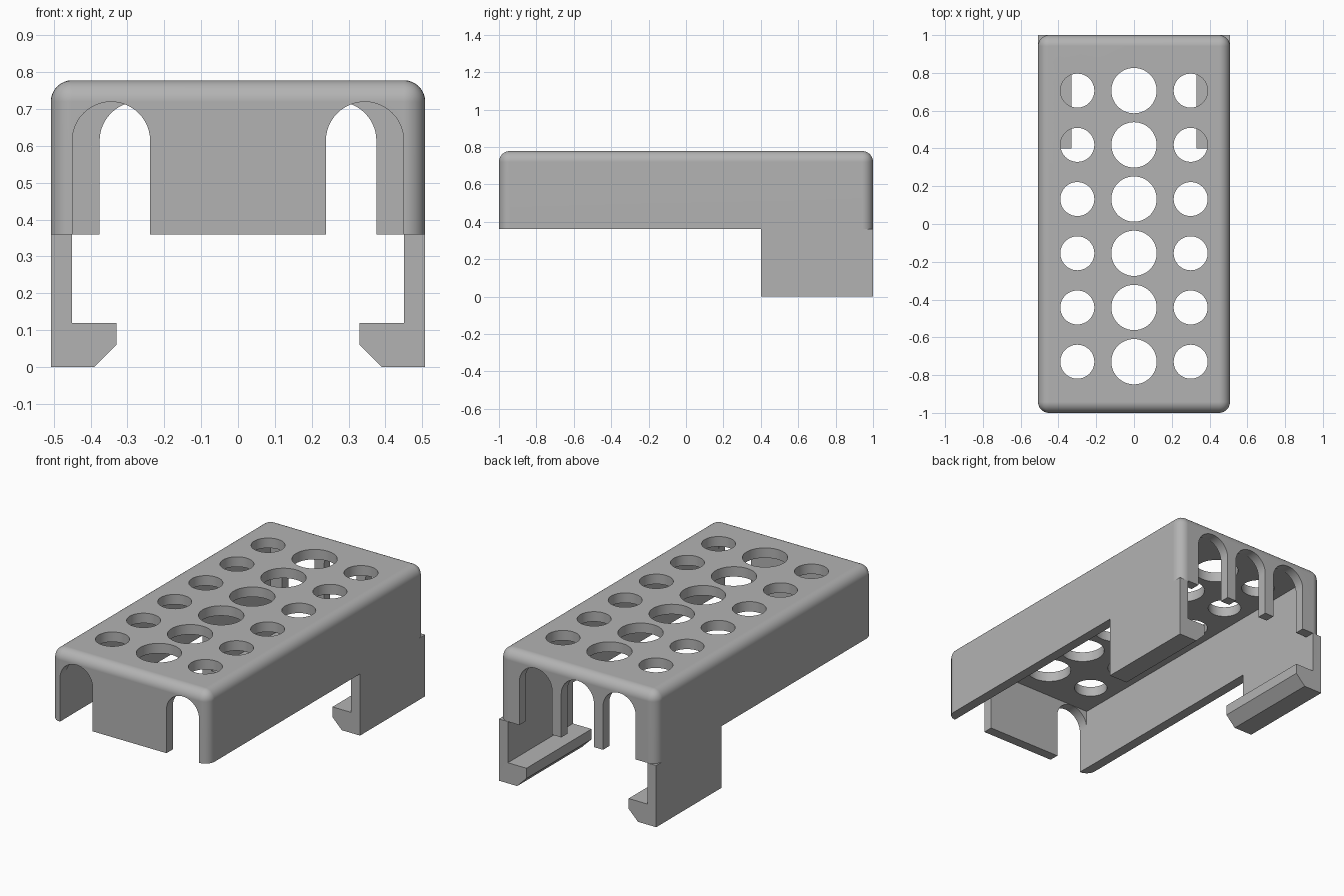
import bpy, bmesh, math
from mathutils import Matrix, Vector

cube = bpy.data.objects.get("Cube")
if cube:
    bpy.data.objects.remove(cube, do_unlink=True)

HALF_W, HALF_L, RIM, TOP, WALL = 0.508, 1.0, 0.36, 0.778, 0.058

grey = bpy.data.materials.new("plain grey")
grey.use_nodes = True
grey.diffuse_color = (0.45, 0.45, 0.45, 1)
grey.node_tree.nodes["Principled BSDF"].inputs["Base Color"].default_value = (0.45, 0.45, 0.45, 1)


def make_object(name, bm):
    bmesh.ops.recalc_face_normals(bm, faces=bm.faces)
    mesh = bpy.data.meshes.new(name)
    bm.to_mesh(mesh)
    bm.free()
    mesh.materials.append(grey)
    obj = bpy.data.objects.new(name, mesh)
    bpy.context.collection.objects.link(obj)
    return obj


def box(lo, hi):
    bm = bmesh.new()
    lo, hi = Vector(lo), Vector(hi)
    bmesh.ops.create_cube(bm, size=1, matrix=Matrix.Translation((lo + hi) / 2)
                          @ Matrix.Diagonal((*(hi - lo), 1)))
    return bm


def prism(profile, y0, y1):
    """Extrude an x-z outline along y."""
    bm = bmesh.new()
    face = bm.faces.new([bm.verts.new((x, y0, z)) for x, z in profile])
    new = bmesh.ops.extrude_face_region(bm, geom=[face])["geom"]
    moved = [v for v in new if isinstance(v, bmesh.types.BMVert)]
    bmesh.ops.translate(bm, vec=(0, y1 - y0, 0), verts=moved)
    return bm


def combine(target, other, operation):
    """Apply a boolean and discard the helper."""
    other.hide_render = True
    mod = target.modifiers.new("boolean", "BOOLEAN")
    mod.operation, mod.solver, mod.object = operation, "EXACT", other
    bpy.context.view_layer.objects.active = target
    bpy.ops.object.modifier_apply(modifier=mod.name)
    bpy.data.objects.remove(other, do_unlink=True)


# Outer cover with rounded top and upright edges
bm = box((-HALF_W, -HALF_L, RIM), (HALF_W, HALF_L, TOP))
edges = [e for e in bm.edges if any(v.co.z > RIM + 0.01 for v in e.verts)]
bmesh.ops.bevel(bm, geom=edges, offset=WALL, segments=8, profile=0.5, affect="EDGES")
cover = make_object("vented_cover", bm)

# Hollow underside
combine(cover, make_object("cavity_cutter", box(
    (-HALF_W + WALL, -HALF_L + WALL, RIM - 0.2),
    (HALF_W - WALL, HALF_L - WALL, TOP - WALL))), "DIFFERENCE")

# Arched cable openings: two at the front, three at the back
RADIUS, SPRING = 0.1055, 0.614
for side, centres in ((-1, (-0.344, 0.344)), (1, (-0.27, 0, 0.27))):
    for cx in centres:
        arc = [(cx + RADIUS * math.cos(a), SPRING + RADIUS * math.sin(a))
               for a in (math.pi * i / 24 for i in range(25))]
        outline = [(cx - RADIUS, 0.2), (cx + RADIUS, 0.2)] + arc
        combine(cover, make_object("arch_cutter", prism(outline, side * 0.9, side * 1.1)),
                "DIFFERENCE")

# Three rows of round vents through the top
bm = bmesh.new()
for row in range(6):
    y = -0.729 + 0.287 * row
    for x, r in ((-0.3, 0.09), (0, 0.12), (0.3, 0.09)):
        bmesh.ops.create_cone(bm, cap_ends=True, segments=48, radius1=r, radius2=r,
                              depth=0.2, matrix=Matrix.Translation((x, y, TOP)))
combine(cover, make_object("vent_cutter", bm), "DIFFERENCE")

# Hooked clips under the rear of each side wall
hook = [(0.508, 0), (0.508, RIM), (0.45, RIM), (0.45, 0.12),
        (0.33, 0.12), (0.33, 0.06), (0.39, 0)]
for s in (-1, 1):
    clip = make_object("side_clip", prism([(s * x, z) for x, z in hook], 0.4, 1.0))
    combine(cover, clip, "UNION")

# Smooth the curved parts, keep the rest crisp
bpy.ops.object.select_all(action="DESELECT")
cover.select_set(True)
bpy.context.view_layer.objects.active = cover
bpy.ops.object.shade_smooth_by_angle(angle=math.radians(30))
weighted = cover.modifiers.new("weighted normals", "WEIGHTED_NORMAL")
weighted.keep_sharp = True
